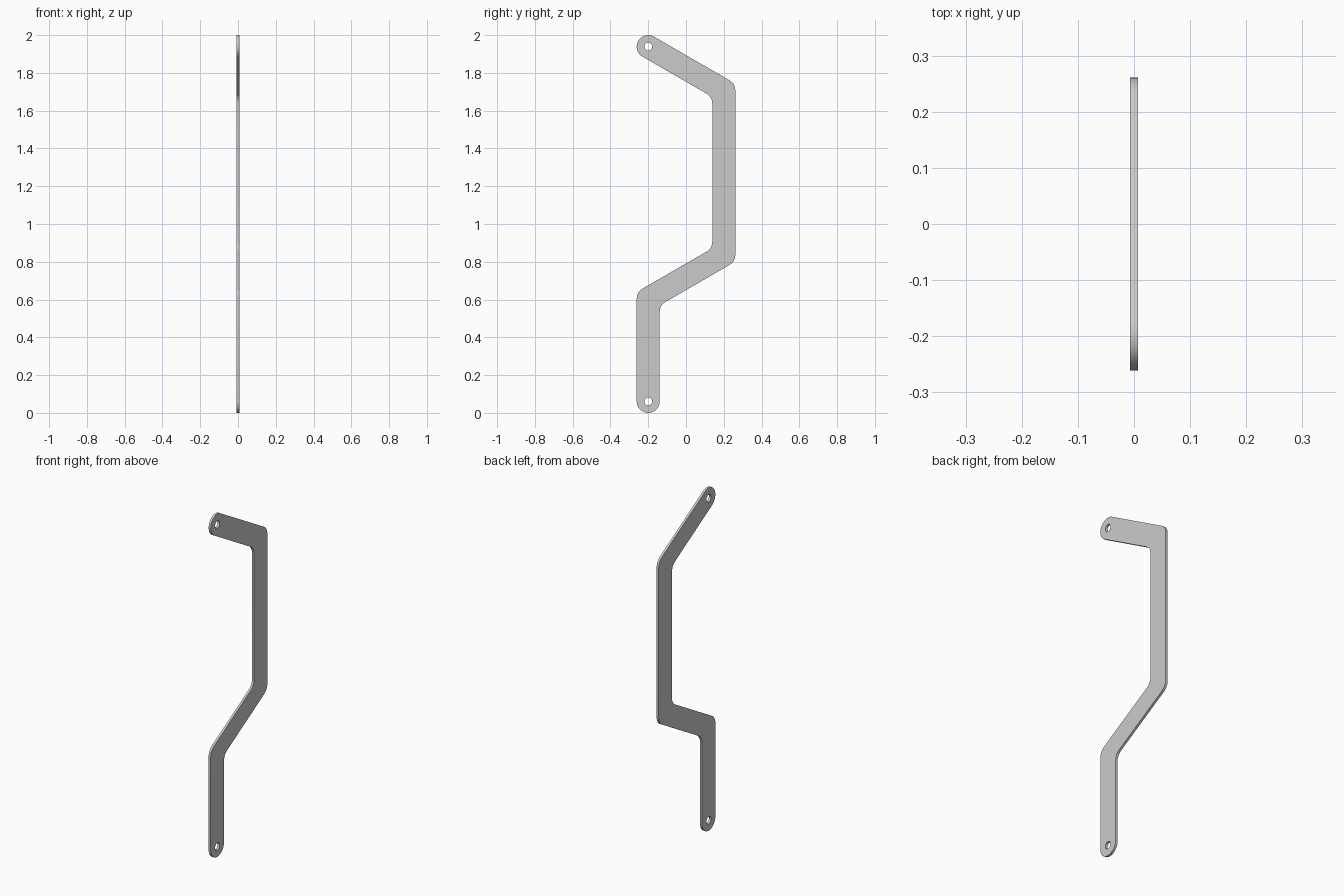
import bpy, bmesh, math
from mathutils import Vector

if "Cube" in bpy.data.objects:
    bpy.data.objects.remove(bpy.data.objects["Cube"])

W = 0.061          # half width of the strip
T = 0.0067         # half thickness
HOLE = 0.021       # bolt hole radius
FILLET = 0.06      # rounding of the bends

# centre line in (y, z), from the bottom hole to the top hole
path = [Vector(p) for p in [(-0.2, W), (-0.2, 0.605), (0.2, 0.836),
                            (0.2, 1.708), (-0.2, 2 - W)]]


def arc(c, r, a0, a1, n):
    return [Vector((c[0] + r * math.cos(a0 + (a1 - a0) * i / n),
                    c[1] + r * math.sin(a0 + (a1 - a0) * i / n))) for i in range(n + 1)]


def fillet(p, d0, d1, r, n=6):
    # rounded corner at p between incoming direction d0 and outgoing d1
    turn = math.atan2(d0.x * d1.y - d0.y * d1.x, d0.dot(d1))
    s = math.copysign(1, turn)
    start = p - d0 * r * math.tan(abs(turn) / 2)
    c = start + Vector((-d0.y, d0.x)) * s * r
    a = math.atan2(start.y - c.y, start.x - c.x)
    return arc(c, r, a, a + turn, n)


def side(pts):
    # right-hand edge along the path, then a round cap at its far end
    dirs = [(b - a).normalized() for a, b in zip(pts, pts[1:])]
    out = []
    for p, d0, d1 in zip(pts[1:], dirs, dirs[1:]):
        n0, n1 = Vector((d0.y, -d0.x)), Vector((d1.y, -d1.x))
        corner = p + (n0 + n1) * W / (1 + n0.dot(n1))
        out += fillet(corner, d0, d1, FILLET)
    d = dirs[-1]
    a = math.atan2(-d.x, d.y)
    return out + arc(pts[-1], W, a, a + math.pi, 20)


# flat bent strip with a hole at each end
curve = bpy.data.curves.new("bent_handle_strip", 'CURVE')
curve.dimensions = '2D'
curve.fill_mode = 'BOTH'
curve.extrude = T
loops = [side(path) + side(path[::-1])]
loops += [arc(c, HOLE, 0, 2 * math.pi, 24)[:-1] for c in (path[0], path[-1])]
for loop in loops:
    sp = curve.splines.new('POLY')
    sp.points.add(len(loop) - 1)
    for pt, v in zip(sp.points, loop):
        pt.co = (v.x, v.y, 0, 1)
    sp.use_cyclic_u = True

strip = bpy.data.objects.new("bent_handle_strip", curve)
bpy.context.collection.objects.link(strip)
strip.rotation_euler = (math.pi / 2, 0, math.pi / 2)   # stand it in the y-z plane
bpy.context.view_layer.objects.active = strip
strip.select_set(True)
bpy.ops.object.convert(target='MESH')
strip = bpy.context.object
bpy.ops.object.transform_apply(location=False, rotation=True, scale=False)

# weld the faces to the rim
bm = bmesh.new()
bm.from_mesh(strip.data)
bmesh.ops.remove_doubles(bm, verts=bm.verts, dist=1e-5)
bmesh.ops.recalc_face_normals(bm, faces=bm.faces)
bm.to_mesh(strip.data)
bm.free()
bpy.ops.object.shade_smooth_by_angle(angle=math.radians(30))
